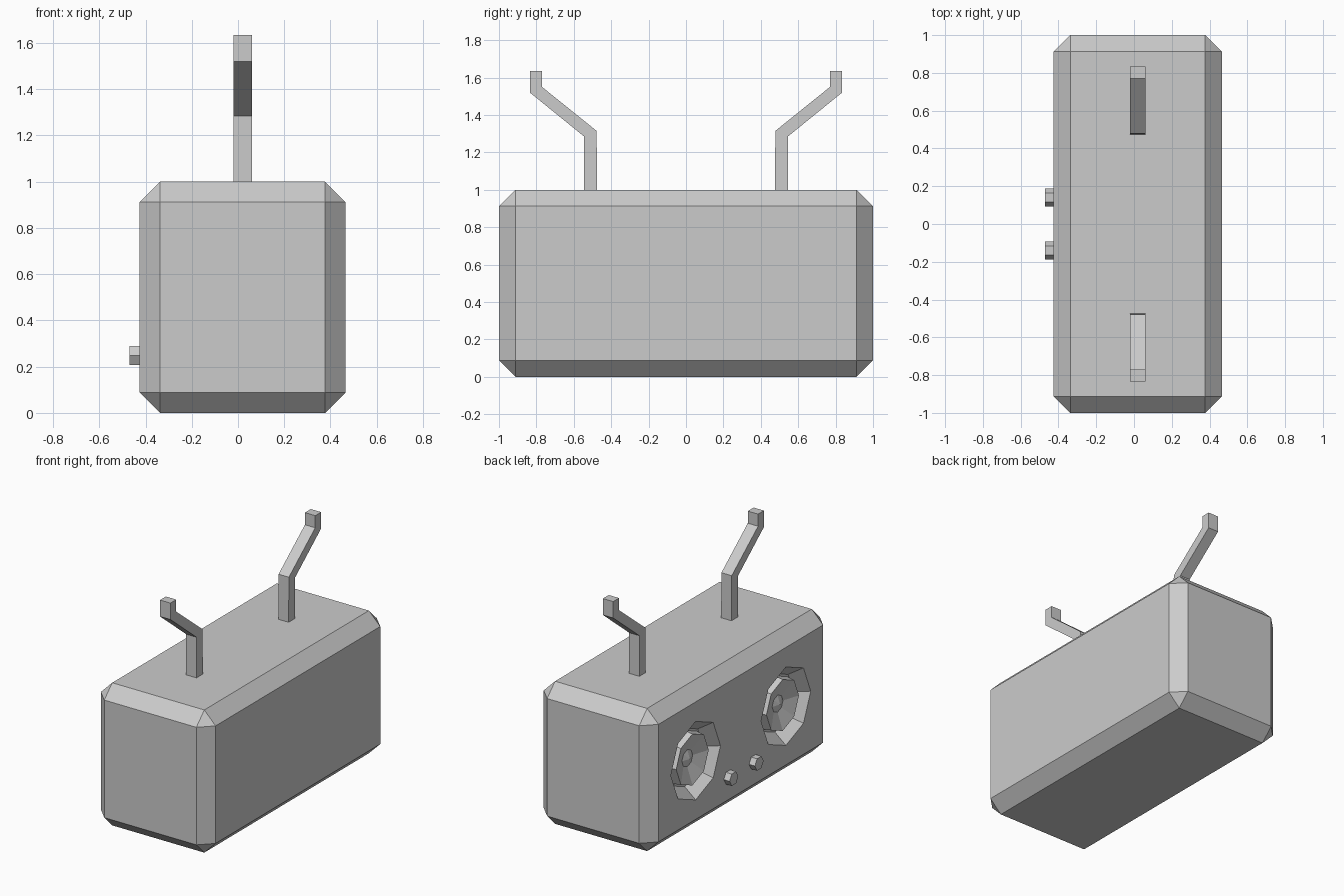
import bpy, bmesh
from math import cos, sin, pi

if "Cube" in bpy.data.objects:
    bpy.data.objects.remove(bpy.data.objects["Cube"])

BACK = -0.425      # x of the speaker face


def make_object(name, bm):
    bmesh.ops.recalc_face_normals(bm, faces=bm.faces[:])
    mesh = bpy.data.meshes.new(name)
    bm.to_mesh(mesh)
    bm.free()
    obj = bpy.data.objects.new(name, mesh)
    bpy.context.collection.objects.link(obj)
    return obj


def lathe_x(name, y, z, sides, profile, tip=None):
    """Stack of polygon rings (x, radius) along x, closed by a cap or a tip."""
    bm = bmesh.new()
    rings = [[bm.verts.new((x, y + r * cos(2 * pi * i / sides), z + r * sin(2 * pi * i / sides)))
              for i in range(sides)] for x, r in profile]
    for a, b in zip(rings, rings[1:]):
        for i in range(sides):
            j = (i + 1) % sides
            bm.faces.new((a[i], a[j], b[j], b[i]))
    bm.faces.new(rings[0])
    if tip is None:
        bm.faces.new(rings[-1])
    else:
        t = bm.verts.new((tip, y, z))
        for i in range(sides):
            bm.faces.new((rings[-1][i], rings[-1][(i + 1) % sides], t))
    return make_object(name, bm)


# Chamfered cabinet
bm = bmesh.new()
bmesh.ops.create_cube(bm, size=1)
for v in bm.verts:
    v.co = (0.02 + v.co.x * 0.89, v.co.y * 2, 0.5 + v.co.z)
bmesh.ops.bevel(bm, geom=bm.edges[:], offset=0.088, segments=1, affect='EDGES')
cabinet = make_object("cabinet", bm)

for side, label in ((1, "left"), (-1, "right")):
    # Sloped octagonal recess
    cutter = lathe_x(label + "_recess_cutter", side * 0.5, 0.5, 8,
                     [(BACK - 0.085, 0.345), (BACK + 0.085, 0.205)])
    cutter.hide_render = True
    cutter.hide_viewport = True
    cut = cabinet.modifiers.new(label + "_recess", 'BOOLEAN')
    cut.operation = 'DIFFERENCE'
    cut.solver = 'EXACT'
    cut.object = cutter

    # Speaker: raised rim, cone and central dome
    lathe_x(label + "_speaker", side * 0.5, 0.5, 8,
            [(BACK + 0.09, 0.19), (BACK + 0.025, 0.18), (BACK + 0.03, 0.165),
             (BACK + 0.065, 0.06)], tip=BACK + 0.045)

    # Hexagonal knob
    lathe_x(label + "_knob", side * 0.14, 0.248, 6, [(BACK + 0.01, 0.048), (-0.47, 0.048)])

    # Bent antenna
    profile = [(0.475, 0.99), (0.545, 0.99), (0.545, 1.285), (0.835, 1.52),
               (0.835, 1.635), (0.77, 1.635), (0.77, 1.55), (0.478, 1.315)]
    bm = bmesh.new()
    face = bm.faces.new([bm.verts.new((-0.02, side * y, z)) for y, z in profile])
    ext = bmesh.ops.extrude_face_region(bm, geom=[face], use_keep_orig=True)
    for v in ext["geom"]:
        if isinstance(v, bmesh.types.BMVert):
            v.co.x = 0.06
    make_object(label + "_antenna", bm)
